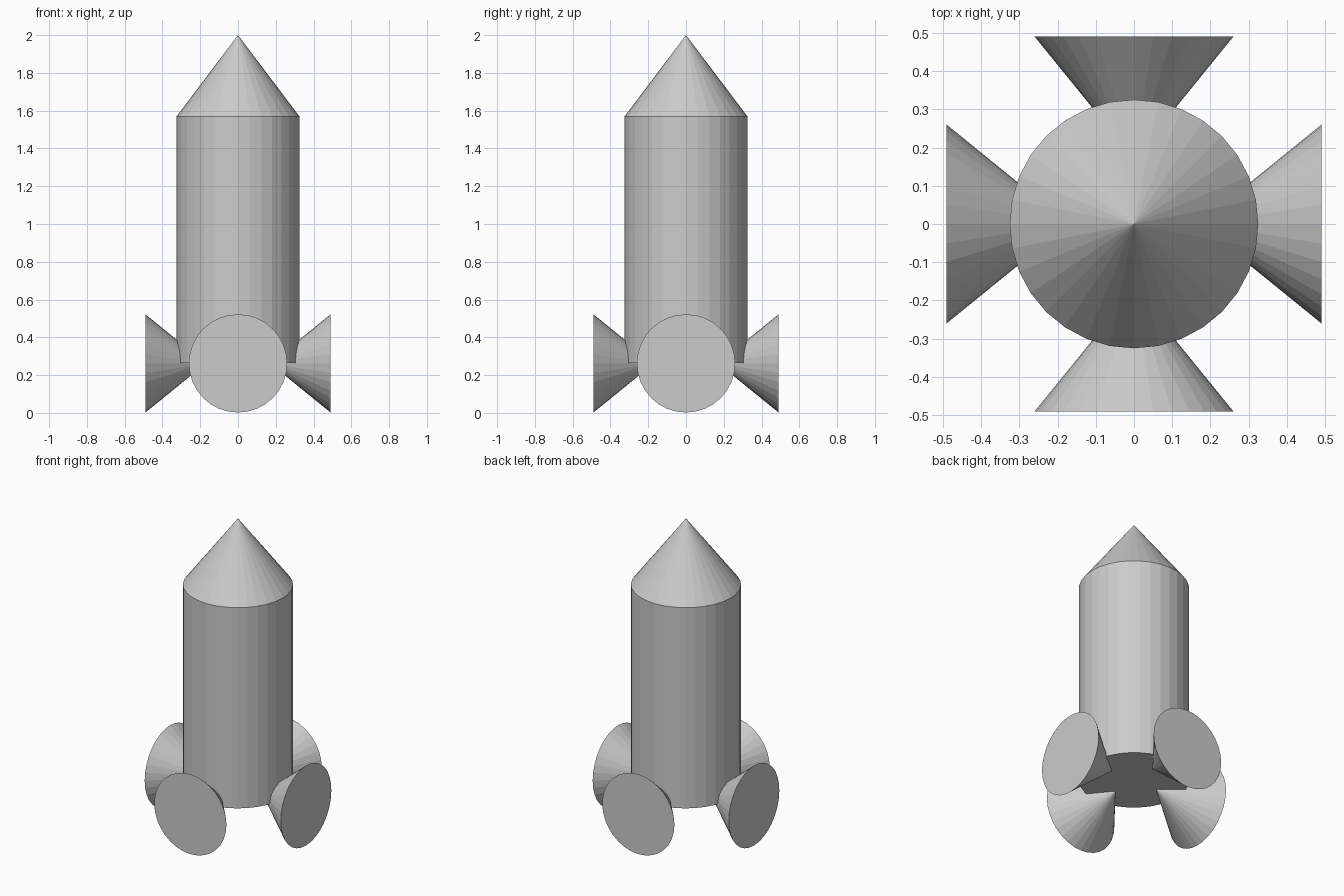
import bpy
from math import pi, cos, sin

if "Cube" in bpy.data.objects:
    bpy.data.objects.remove(bpy.data.objects["Cube"])

SIDES = 32
BODY_R, BODY_BOTTOM, BODY_TOP, TIP = 0.325, 0.264, 1.57, 2.0
FOOT_R, FOOT_Z, FOOT_OUT, FOOT_LEN = 0.26, 0.262, 0.49, 0.32


def cone(name, radius, depth, location, rotation=(0, 0, 0)):
    bpy.ops.mesh.primitive_cone_add(vertices=SIDES, radius1=radius, radius2=0,
                                    depth=depth, location=location, rotation=rotation)
    bpy.context.object.name = name


# Hull
bpy.ops.mesh.primitive_cylinder_add(vertices=SIDES, radius=BODY_R,
                                    depth=BODY_TOP - BODY_BOTTOM,
                                    location=(0, 0, (BODY_TOP + BODY_BOTTOM) / 2))
bpy.context.object.name = "hull"

# Nose
cone("nose_cone", BODY_R, TIP - BODY_TOP, (0, 0, (TIP + BODY_TOP) / 2))

# Four boosters: cones lying sideways, tips pointing at the hull axis
for i, side in enumerate(("right", "back", "left", "front")):
    a = i * pi / 2
    d = FOOT_OUT - FOOT_LEN / 2
    cone(side + "_booster", FOOT_R, FOOT_LEN,
         (d * cos(a), d * sin(a), FOOT_Z), (0, -pi / 2, a))
